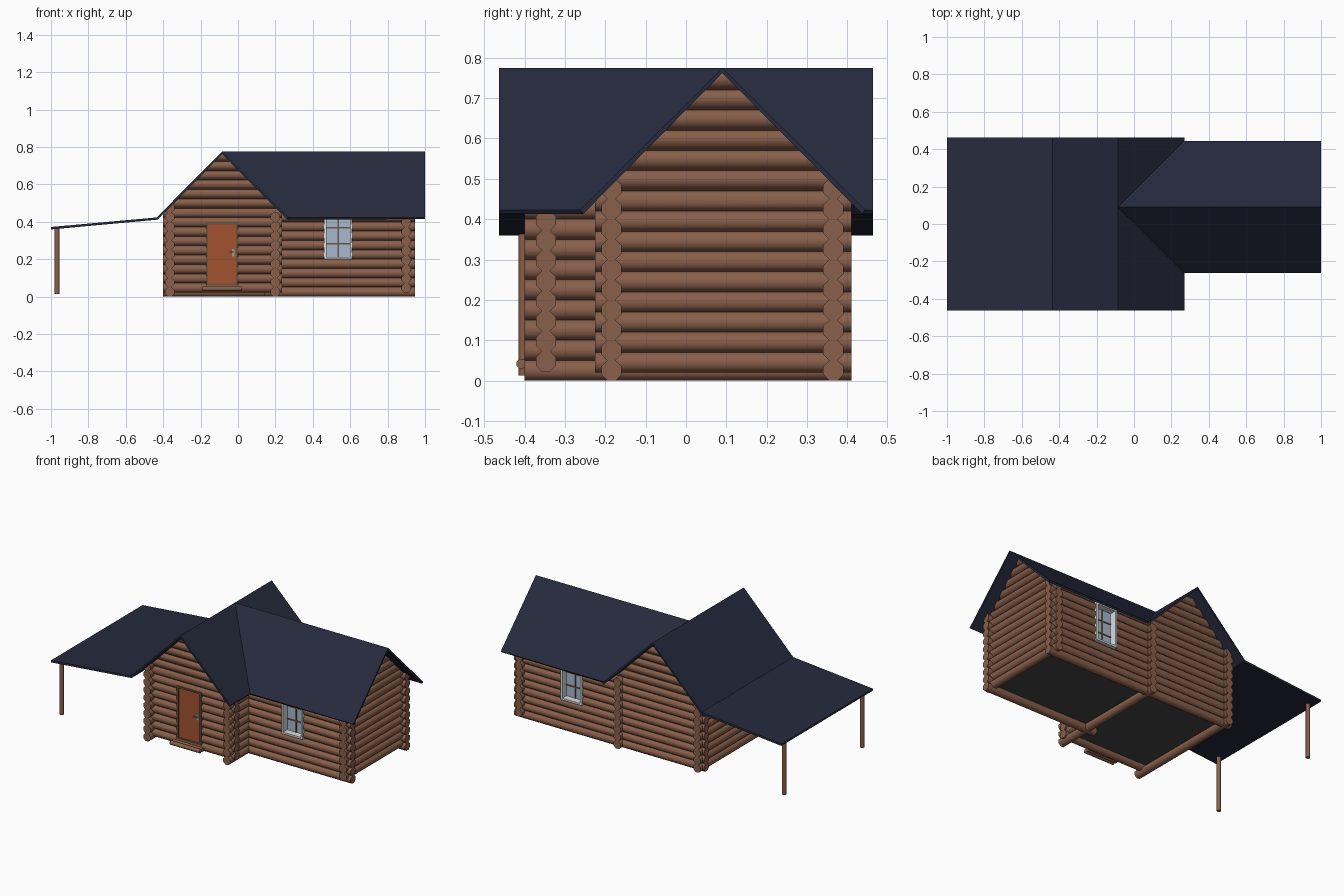
import bpy, bmesh, math
from mathutils import Matrix, Vector

if "Cube" in bpy.data.objects:
    bpy.data.objects.remove(bpy.data.objects["Cube"])


def material(name, rgb):
    m = bpy.data.materials.new(name)
    m.diffuse_color = (*rgb, 1)
    m.use_nodes = True
    m.node_tree.nodes["Principled BSDF"].inputs["Base Color"].default_value = m.diffuse_color
    return m


LOG = material("log_wood", (0.25, 0.115, 0.07))
ROOF = material("roof_slate", (0.019, 0.023, 0.046))
DOOR = material("door_wood", (0.36, 0.085, 0.03))
TRIM = material("door_trim", (0.16, 0.09, 0.045))
WHITE = material("window_white", (0.7, 0.72, 0.74))
GLASS = material("glass", (0.38, 0.49, 0.62))
METAL = material("metal", (0.3, 0.32, 0.34))
FLOOR = material("floor_dark", (0.06, 0.06, 0.06))
RX, RY, RZ = -0.085, 0.09, 0.775      # ridge lines of main house and wing


def finish(name, bm, mat, smooth=False):
    me = bpy.data.meshes.new(name)
    bmesh.ops.recalc_face_normals(bm, faces=bm.faces)
    for f in bm.faces:
        f.smooth = smooth
    bm.to_mesh(me)
    bm.free()
    if smooth:
        me.set_sharp_from_angle(angle=math.radians(50))
    me.materials.append(mat)
    ob = bpy.data.objects.new(name, me)
    bpy.context.collection.objects.link(ob)
    return ob


def add_log(bm, axis, a, b, off, z, r=0.025):
    """Eight-sided log from a to b along axis, flats facing out."""
    mid = (a + b) / 2
    loc = {'X': (mid, off, z), 'Y': (off, mid, z)}.get(axis)
    rot = Matrix.Rotation(math.pi / 2, 4, 'Y' if axis == 'X' else 'X')
    mtx = Matrix.Translation(loc) @ rot @ Matrix.Rotation(math.pi / 8, 4, 'Z')
    rad = r / math.cos(math.pi / 8)
    bmesh.ops.create_cone(bm, cap_ends=True, segments=8, radius1=rad,
                          radius2=rad, depth=b - a, matrix=mtx)


def log_wall(name, axis, a, b, off, z0, top, roof, gap=None):
    """Stack of logs, split round an opening and trimmed under the roof."""
    bm = bmesh.new()
    z = z0
    while z < top:
        if gap and gap[2] < z < gap[3]:
            add_log(bm, axis, a, gap[0], off, z)
            add_log(bm, axis, gap[1], b, off, z)
        else:
            add_log(bm, axis, a, b, off, z)
        z += 0.05
    for s in (-1, 1):
        n = Vector((s, 0, 1)) if roof == 'main' else Vector((0, s, 1))
        bmesh.ops.bisect_plane(bm, geom=bm.verts[:] + bm.edges[:] + bm.faces[:],
                               plane_co=(RX, RY, RZ - 0.013), plane_no=n.normalized(),
                               clear_outer=True)
    finish(name, bm, LOG, True)


def boxes(name, mat, *bounds):
    bm = bmesh.new()
    for x0, x1, y0, y1, z0, z1 in bounds:
        m = Matrix.Translation(((x0 + x1) / 2, (y0 + y1) / 2, (z0 + z1) / 2))
        m = m @ Matrix.Diagonal((x1 - x0, abs(y1 - y0), z1 - z0, 1))
        bmesh.ops.create_cube(bm, size=1, matrix=m)
    return finish(name, bm, mat)


# main house walls
log_wall("main_front_wall", 'X', -0.40, 0.235, -0.347, 0.047, 0.76, 'main',
         (-0.165, -0.005, 0.08, 0.39))
log_wall("main_back_wall", 'X', -0.40, 0.20, 0.365, 0.025, 0.76, 'main')
log_wall("main_left_wall", 'Y', -0.40, 0.41, -0.365, 0.025, 0.48, 'main')
log_wall("main_right_wall", 'Y', -0.40, 0.41, 0.20, 0.025, 0.44, 'main')

# wing walls
WIN = (0.465, 0.605, 0.2, 0.45)
log_wall("wing_front_wall", 'X', 0.14, 0.945, -0.185, 0.025, 0.48, 'wing', WIN)
log_wall("wing_back_wall", 'X', 0.20, 0.945, 0.365, 0.025, 0.48, 'wing', WIN)
log_wall("wing_gable_wall", 'Y', -0.225, 0.41, 0.90, 0.045, 0.76, 'wing')

# floors
boxes("main_floor", FLOOR, (-0.365, 0.20, -0.347, 0.365, 0.05, 0.06))
boxes("wing_floor", FLOOR, (0.20, 0.90, -0.185, 0.365, 0.05, 0.06))

# roof: both gables with valleys, plus the porch sheet
E, D = 0.423, 0.463
pts = dict(R0=(RX, -D, RZ), R1=(RX, D, RZ), J=(RX, RY, RZ),
           L0=(-.435, -D, E), L1=(-.435, D, E),
           P0=(-1, -D, .372), P1=(-1, D, .372),
           E0=(.27, -D, E), V0=(.27, -.263, E), V1=(.27, .445, E), E1=(.27, D, E),
           W0=(1, -.263, E), WR=(1, RY, RZ), W1=(1, .445, E))
bm = bmesh.new()
v = {k: bm.verts.new(p) for k, p in pts.items()}
for face in ("R0 J R1 L1 L0", "L0 L1 P1 P0", "R0 E0 V0 J", "J V1 E1 R1",
             "J V0 W0 WR", "J WR W1 V1"):
    bm.faces.new([v[k] for k in face.split()])
bmesh.ops.recalc_face_normals(bm, faces=bm.faces)
if sum(f.normal.z for f in bm.faces) < 0:
    bmesh.ops.reverse_faces(bm, faces=bm.faces)
me = bpy.data.meshes.new("roof")
bm.to_mesh(me)
bm.free()
me.materials.append(ROOF)
roof = bpy.data.objects.new("roof", me)
bpy.context.collection.objects.link(roof)
sol = roof.modifiers.new("thickness", 'SOLIDIFY')
sol.thickness = 0.013
sol.offset = -1

# porch posts
for name, y in (("porch_post_front", -0.402), ("porch_post_back", 0.387)):
    bm = bmesh.new()
    bmesh.ops.create_cone(bm, cap_ends=True, segments=8, radius1=0.013, radius2=0.013,
                          depth=0.355, matrix=Matrix.Translation((-0.967, y, 0.19)))
    finish(name, bm, LOG, True)

# windows: deep frame, glazing bars and recessed glass
for name, y, s in (("front_window", -0.185, -1), ("back_window", 0.365, 1)):
    x0, x1, z0, z1 = 0.46, 0.61, 0.2, 0.45
    t, yi, yo = 0.012, y - s * 0.03, y + s * 0.032
    ya, yb = sorted((yi, yo))
    boxes(name + "_frame", WHITE,
          (x0, x0 + t, ya, yb, z0, z1), (x1 - t, x1, ya, yb, z0, z1),
          (x0 + t, x1 - t, ya, yb, z0, z0 + t), (x0 + t, x1 - t, ya, yb, z1 - t, z1))
    xm, yg = (x0 + x1) / 2, y - s * 0.012
    bars = [(xm - .004, xm + .004, yg - .007, yg + .007, z0 + t, z1 - t)]
    for k in (1, 2):
        zb = z0 + (z1 - z0) * k / 3
        bars.append((x0 + t, x1 - t, yg - .006, yg + .006, zb - .004, zb + .004))
    boxes(name + "_bars", TRIM, *bars)
    boxes(name + "_glass", GLASS, (x0 + t, x1 - t, yg - .002, yg + .002, z0 + t, z1 - t))

# door with trim, handle and log step
boxes("door", DOOR, (-0.16, -0.01, -0.37, -0.345, 0.07, 0.388))
boxes("door_trim", TRIM,
      (-0.171, -0.16, -0.378, -0.32, 0.06, 0.398), (-0.01, 0.001, -0.378, -0.32, 0.06, 0.398),
      (-0.16, -0.01, -0.378, -0.32, 0.388, 0.398), (-0.16, -0.01, -0.378, -0.32, 0.06, 0.07))
boxes("door_handle", METAL, (-0.031, -0.019, -0.374, -0.37, 0.215, 0.255),
      (-0.029, -0.021, -0.386, -0.374, 0.235, 0.242), (-0.045, -0.021, -0.39, -0.385, 0.235, 0.242))
bm = bmesh.new()
for y in (-0.384, -0.408):
    add_log(bm, 'X', -0.19, 0.02, y, 0.042, 0.012)
finish("door_step", bm, LOG, True)
